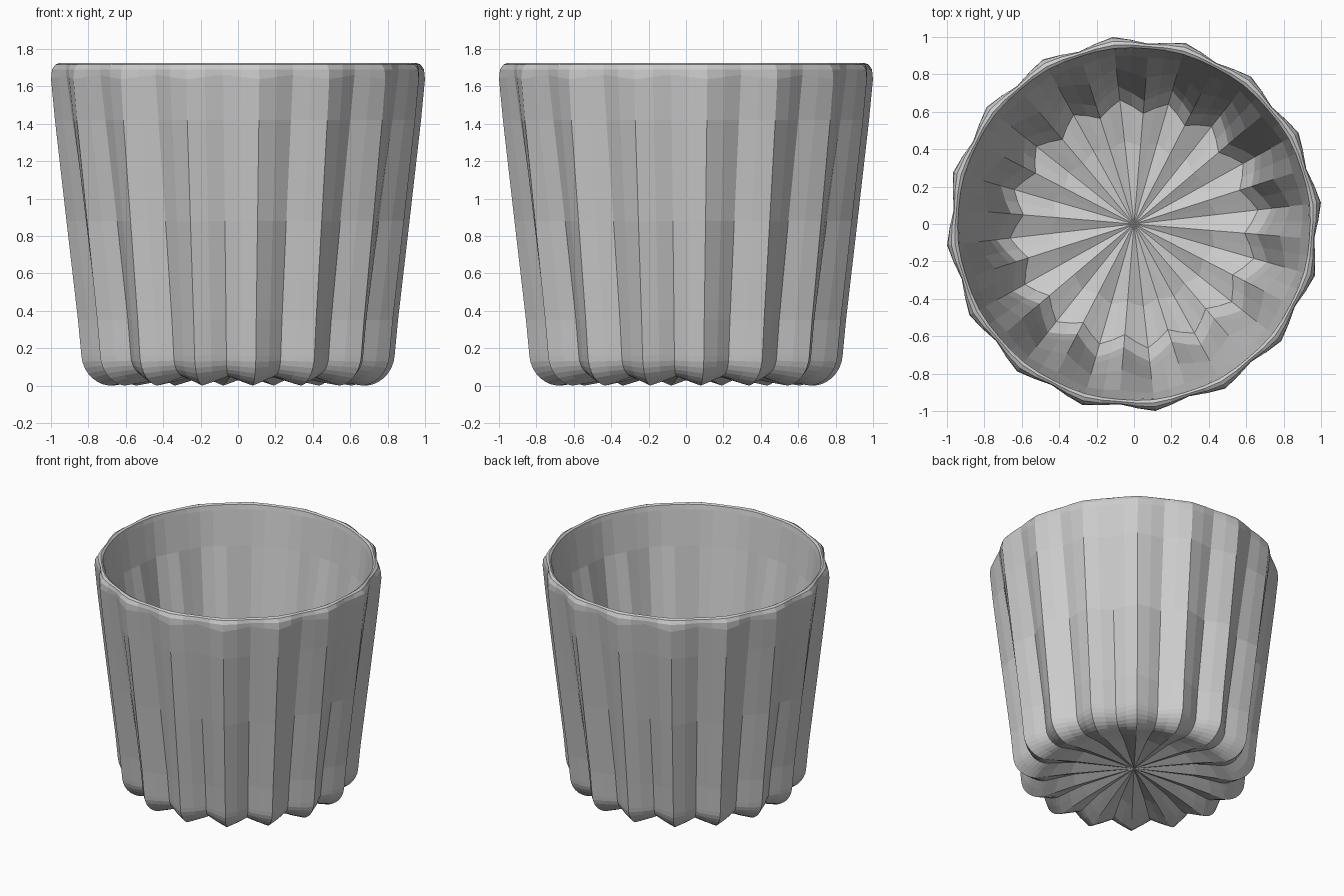
import bpy, bmesh
from math import sin, cos, pi, radians

if "Cube" in bpy.data.objects:
    bpy.data.objects.remove(bpy.data.objects["Cube"])

FLUTES, SEG = 16, 64
PHASE = radians(6.5)          # first ridge, measured from the front (-y)

# Profile rows: mean radius, height, radial flute depth, vertical flute depth
underside = [(0.20, 0.075, 0.0, -0.010), (0.43, 0.06, 0.012, -0.022),
             (0.56, 0.04, 0.03, -0.025)]
# rounded foot
foot = []
for i in range(8):
    a = radians(-90 + 12.5 * i)
    t = i / 7
    foot.append((0.655 + 0.142 * cos(a), 0.167 + 0.142 * sin(a),
                 0.04 + 0.006 * t, -0.025 * (1 - t)))
outer_wall = [(0.816, 0.35, 0.045, 0), (0.885, 0.88, 0.038, 0),
              (0.957, 1.42, 0.028, 0), (0.985, 1.65, 0.021, -0.012)]
rim = [(0.984, 1.69, 0.017, 0), (0.973, 1.716, 0.010, 0), (0.957, 1.725, 0.005, 0),
       (0.943, 1.716, 0.002, 0), (0.936, 1.68, 0.001, 0)]
inner_wall = [(0.90, 1.42, 0.008, 0), (0.81, 0.88, 0.028, 0), (0.735, 0.42, 0.038, 0),
              (0.70, 0.28, 0.04, 0), (0.63, 0.20, 0.037, -0.012),
              (0.43, 0.17, 0.015, -0.020)]
profile = underside + foot + outer_wall + rim + inner_wall

bm = bmesh.new()
rings = []
for r, z, dr, dz in profile:
    ring = []
    for k in range(SEG):
        a = PHASE + 2 * pi * k / SEG
        w = cos(2 * pi * k * FLUTES / SEG)     # +1 ridge, -1 groove
        rr = r + dr * w
        ring.append(bm.verts.new((rr * sin(a), -rr * cos(a), z + dz * w)))
    rings.append(ring)

# walls between successive rings
for lo, hi in zip(rings, rings[1:]):
    for k in range(SEG):
        n = (k + 1) % SEG
        bm.faces.new((lo[k], lo[n], hi[n], hi[k]))

# centre fans closing the underside and the inner floor
for ring, z in ((rings[0], 0.085), (rings[-1], 0.18)):
    c = bm.verts.new((0, 0, z))
    for k in range(SEG):
        bm.faces.new((c, ring[k], ring[(k + 1) % SEG]))

bmesh.ops.recalc_face_normals(bm, faces=bm.faces[:])
mesh = bpy.data.meshes.new("fluted_cup")
bm.to_mesh(mesh)
bm.free()
cup = bpy.data.objects.new("fluted_cup", mesh)
bpy.context.collection.objects.link(cup)
